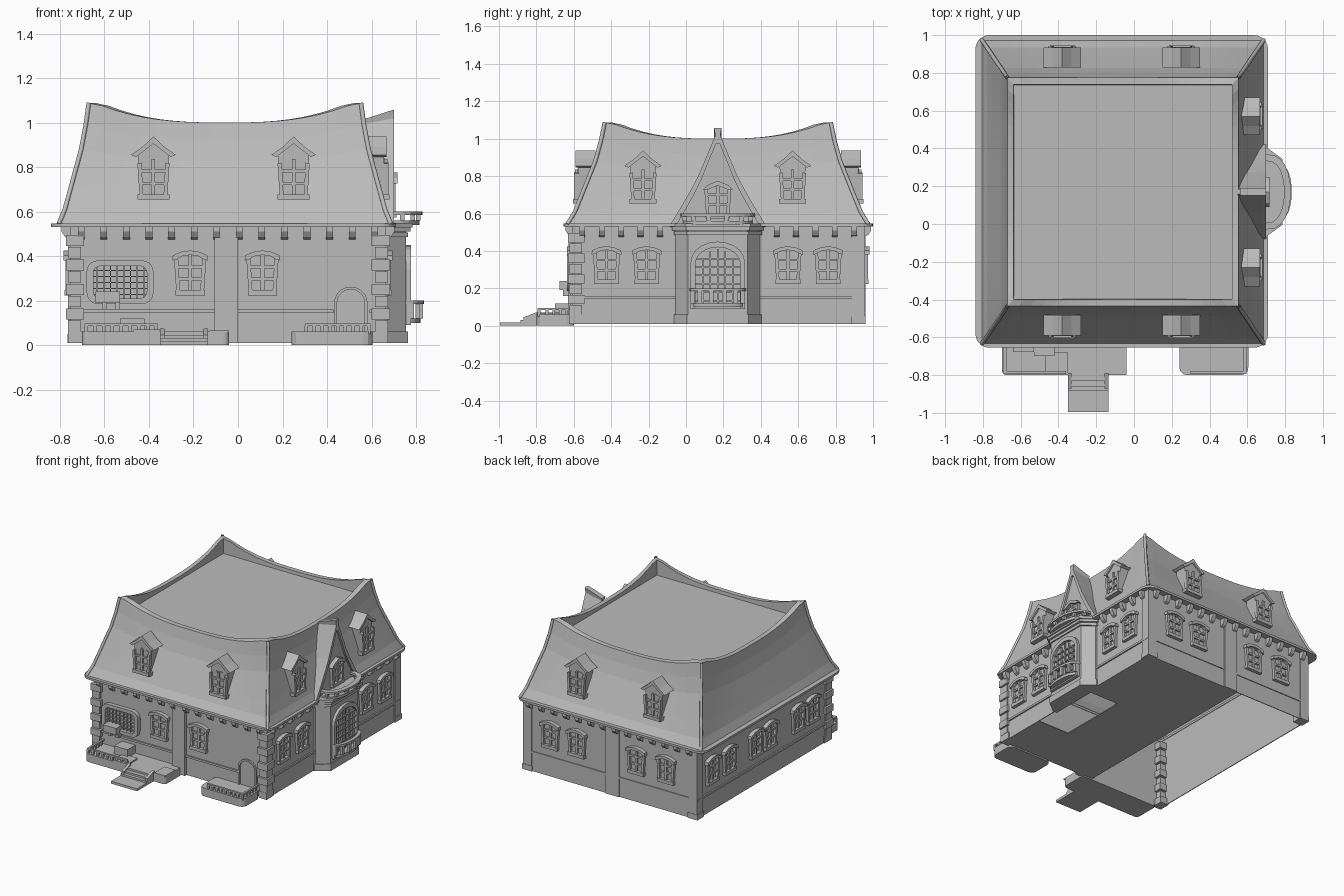
import bpy, bmesh, math
from mathutils import Vector

cube = bpy.data.objects.get("Cube")
if cube:
    bpy.data.objects.remove(cube, do_unlink=True)

stone = bpy.data.materials.new("stone_grey")
stone.use_nodes = True
stone.diffuse_color = (0.5, 0.5, 0.5, 1)
stone.node_tree.nodes["Principled BSDF"].inputs["Base Color"].default_value = (0.5, 0.5, 0.5, 1)

X0, X1, Y0, Y1, TOP = -0.755, 0.665, -0.607, 0.952, 0.54   # wall planes
BAY = 0.17                                                 # bay centre along y


class Part:
    """Collects solids in one mesh."""
    def __init__(self):
        self.bm = bmesh.new()

    def row(self, pts, a, axis):
        make = {"x": lambda p, q: (a, p, q), "y": lambda p, q: (p, a, q), "z": lambda p, q: (p, q, a)}[axis]
        return [self.bm.verts.new(make(*p)) for p in pts]

    def bridge(self, r, s):
        n = len(r)
        for i in range(n):
            j = (i + 1) % n
            self.bm.faces.new((r[i], r[j], s[j], s[i]))

    def loft(self, r, s):
        self.bridge(r, s)
        self.bm.faces.new(r)
        self.bm.faces.new(s)

    def prism(self, pts, a, b, axis="y"):
        self.loft(self.row(pts, a, axis), self.row(pts, b, axis))

    def ring(self, outer, inner, a, b, axis="y"):
        rows = [self.row(outer, a, axis), self.row(outer, b, axis), self.row(inner, b, axis), self.row(inner, a, axis)]
        for i in range(4):
            self.bridge(rows[i], rows[(i + 1) % 4])

    def box(self, x0, x1, y0, y1, z0, z1):
        self.prism([(x0, z0), (x1, z0), (x1, z1), (x0, z1)], y0, y1)

    def mesh(self, name):
        bmesh.ops.recalc_face_normals(self.bm, faces=self.bm.faces)
        me = bpy.data.meshes.new(name)
        self.bm.to_mesh(me)
        self.bm.free()
        me.materials.append(stone)
        return me

    def done(self, name):
        return place(self.mesh(name), name)


def place(me, name, loc=(0, 0, 0), side=0):
    ob = bpy.data.objects.new(name, me)
    bpy.context.scene.collection.objects.link(ob)
    ob.location = loc
    ob.rotation_euler.z = side * math.pi / 2
    return ob


def on_wall(side, u, z):
    """Point on a wall: 0 front, 1 left, 2 back, 3 right."""
    return [(u, Y0, z), (X1, u, z), (u, Y1, z), (X0, u, z)][side]


def rounded(x0, x1, z0, z1, r, n=5):
    pts = []
    for k, (cx, cz) in enumerate([(x1 - r, z1 - r), (x0 + r, z1 - r), (x0 + r, z0 + r), (x1 - r, z0 + r)]):
        for i in range(n + 1):
            a = math.pi / 2 * (k + i / n)
            pts.append((cx + r * math.cos(a), cz + r * math.sin(a)))
    return pts


def arch(hw, z0, spring, rise, n=10):
    return [(-hw, z0), (hw, z0)] + [(hw * math.cos(math.pi * i / n), spring + rise * math.sin(math.pi * i / n))
                                    for i in range(n + 1)]


def half_oval(rx, ry, x, n=12):
    return [(x + rx * math.sin(math.pi * i / n) ** 0.7, BAY - ry * math.cos(math.pi * i / n)) for i in range(n + 1)]


def mirror(pts):
    return pts + [(-x, z) for x, z in reversed(pts) if x > 0]


# Thin walls and floor slabs, open inside
p = Part()
T = 0.006
p.box(X0, X1, Y0, Y0 + T, 0.01, TOP)
p.box(X0, X1, Y1 - T, Y1, 0.01, TOP)
p.box(X0, X0 + T, Y0 + T, Y1 - T, 0.01, TOP)
p.box(X1 - T, X1, Y0 + T, Y1 - T, 0.01, TOP)
p.done("walls")
p = Part()
p.box(-0.13, 0.4, Y0 + T, Y1 - T, 0.01, 0.016)
p.box(0.4, X1 - T, 0.3, Y1 - T, 0.01, 0.016)
p.box(0.4, X1 - T, Y0 + T, -0.23, 0.01, 0.016)
p.done("floor")

# Wall bands, pilasters and corner piers
p = Part()
for x0, x1 in ((X0, 0.43), (0.59, X1)):
    p.box(x0, x1, Y0 - 0.01, Y0, 0.145, 0.16)
p.box(X0, X1, Y1, Y1 + 0.006, 0.145, 0.16)
for x0 in (X0 - 0.01, X1):
    p.box(x0, x0 + 0.01, Y0, Y1, 0.145, 0.16)
p.done("wall_band")
p = Part()
p.box(-0.105, 0, Y0 - 0.02, Y0, 0.01, TOP)
p.box(-0.12, -0.01, Y1, Y1 + 0.008, 0.01, TOP)
for x in (X0 - 0.008, X1 - 0.065):
    p.box(x, x + 0.073, Y1 - 0.065, Y1 + 0.006, 0.01, TOP)
    p.box(x - 0.003, x + 0.076, Y1 - 0.068, Y1 + 0.009, 0.01, 0.05)
p.done("pilasters")

# Alternating corner stones
p = Part()
for i in range(8):
    z, w, e = 0.06 + i * 0.055, (0.05, 0.064)[i % 2], (0.01, 0.018)[i % 2]
    p.box(X0 - e, X0 + w, Y0 - e - 0.006, Y0 + w, z, z + 0.05)
    p.box(X1 - w, X1 + e, Y0 - e - 0.006, Y0 + w, z, z + 0.05)
for x in (X0 - 0.008, X1 - 0.06):
    p.box(x, x + 0.068, Y0 - 0.018, Y0 + 0.065, 0.01, 0.06)
p.done("corner_stones")

# Brackets under the eaves
p = Part()
p.prism([(0, 0.055), (-0.038, 0.055), (-0.038, 0.035), (-0.022, 0.01), (0, 0)], -0.015, 0.015, "x")
bracket = p.mesh("bracket")
for side in range(4):
    lo, hi, n = ((X0, X1, 14), (Y0, Y1, 15))[side % 2]
    for i in range(n):
        u = lo + (hi - lo) * (i + 0.5) / n
        if side != 1 or abs(u - BAY) > 0.25:
            place(bracket, "bracket", on_wall(side, u, 0.475), side)


# Windows: panes, jambs, bars, sill and arched hood
def window_part():
    p = Part()
    p.prism(mirror([(0.058, 0), (0.066, 0.15), (0.035, 0.168), (0, 0.175)]), -0.002, 0.006)
    for s in (-1, 1):
        p.prism([(s * 0.045, 0), (s * 0.062, 0), (s * 0.072, 0.15), (s * 0.054, 0.155)], -0.02, 0.006)
    p.box(-0.008, 0.008, -0.015, 0, 0, 0.17)
    for z in (0.055, 0.11):
        p.box(-0.06, 0.06, -0.015, 0, z, z + 0.013)
    p.box(-0.066, 0.066, -0.025, 0.006, -0.012, 0.012)
    return p


p = window_part()
p.prism(mirror([(0.08, 0.145), (0.078, 0.168), (0.04, 0.184), (0, 0.19)])
        + [(-0.06, 0.15), (-0.035, 0.165), (0, 0.17), (0.035, 0.165), (0.06, 0.15)], -0.03, 0.006)
window = p.mesh("window")
for side, spots in enumerate([(-0.215, 0.11), (-0.425, -0.21, 0.545, 0.76),
                              (0.445, 0.225, -0.265, -0.51), (0.78, 0.58, 0.27, 0.1, -0.23, -0.4)]):
    for u in spots:
        place(window, "window", on_wall(side, u, 0.235), side)

# Dormers
p = window_part()
p.prism(mirror([(0.055, 0), (0.07, 0.19), (0, 0.25)]), 0, 0.09)
p.box(-0.072, 0.072, -0.02, 0.03, -0.012, 0.012)
p.prism(mirror([(0.1, 0.19), (0.05, 0.225), (0, 0.272)]) + [(-0.078, 0.18), (0, 0.24), (0.078, 0.18)], -0.012, 0.095)
dormer = p.mesh("dormer")
for u in (-0.38, 0.25):
    place(dormer, "front_dormer", (u, -0.578, 0.665), 0)
    place(dormer, "back_dormer", (u, 0.923, 0.665), 2)
for u in (-0.23, 0.57):
    place(dormer, "left_dormer", (0.656, u, 0.665), 1)

# Eaves and sagging mansard roof with sunken deck
p = Part()
p.ring(rounded(-0.84, 0.71, -0.655, 1.0, 0.075), rounded(X0 + 0.01, X1 - 0.01, Y0 + 0.01, Y1 - 0.01, 0.01),
       0.53, 0.546, "z")
p.done("eaves")
SEG = 20


def roof_ring(ix, iy, height):
    x0, x1, y0, y1 = -0.806 + ix, 0.688 - ix, -0.635 + iy, 0.975 - iy
    corners = [Vector(c) for c in ((x0, y0), (x1, y0), (x1, y1), (x0, y1))]
    return [(*corners[k].lerp(corners[(k + 1) % 4], i / SEG), height(abs(2 * i / SEG - 1)))
            for k in range(4) for i in range(SEG)]


def rim(s):
    return 1.0 + 0.087 * min(1, s / 0.95) ** 2.8


p = Part()
profile = [(0, 0), (0.2, 0.12), (0.4, 0.3), (0.75, 0.62), (0.9, 0.82), (1, 1)]
rings = [roof_ring(0.135 * t, 0.2 * t, lambda s, h=h: 0.542 + (rim(s) - 0.542) * h) for t, h in profile]
rings += [roof_ring(0.168, 0.236, rim), roof_ring(0.17, 0.238, lambda s: 0.975)]
rows = [[p.bm.verts.new(v) for v in r] for r in rings]
for a, b in zip(rows, rows[1:]):
    p.bridge(a, b)
p.bm.faces.new(rows[-1])
p.done("mansard_roof")

# Ribs along the roof hips
for k, name in enumerate(("front_right", "front_left", "back_left", "back_right")):
    cu = bpy.data.curves.new(name + "_hip_rib", "CURVE")
    cu.dimensions, cu.bevel_depth, cu.bevel_resolution = "3D", 0.011, 1
    sp = cu.splines.new("POLY")
    sp.points.add(len(profile) - 1)
    for pt, r in zip(sp.points, rings):
        pt.co = (*r[k * SEG], 1)
    cu.materials.append(stone)
    place(cu, name + "_hip_rib")


# Bay on the left side, with flared cornice
def bay_plan(g):
    return [(0.64, BAY - 0.225 - g), (X1 + 0.01, BAY - 0.225 - g), (0.755 + g, BAY - 0.16 - g / 2),
            (0.755 + g, BAY + 0.16 + g / 2), (X1 + 0.01, BAY + 0.225 + g), (0.64, BAY + 0.225 + g)]


p = Part()
p.prism(bay_plan(0), 0.01, TOP, "z")
p.prism(bay_plan(0.008), 0.01, 0.06, "z")
for g, z in ((0.01, 0.485), (0.02, 0.51), (0.03, 0.528)):
    p.prism(bay_plan(g), z, z + 0.02, "z")
p.done("bay")

# Arched bay window with lattice
p = Part()
p.ring(arch(0.145, 0.09, 0.34, 0.11), arch(0.12, 0.1, 0.33, 0.09), -0.022, 0.006)
for i in range(-2, 3):
    p.box(i * 0.04 - 0.004, i * 0.04 + 0.004, -0.012, 0, 0.1, 0.41 - 0.012 * i * i)
for i in range(6):
    p.box(-0.12, 0.12, -0.012, 0, 0.13 + i * 0.045, 0.138 + i * 0.045)
place(p.mesh("bay_window"), "bay_window", (0.755, BAY, 0), 1)


# Two bowed balconies with blocks carrying the rail
def balcony(name, x, rx, ry, z, h, wide):
    p = Part()
    p.prism(half_oval(rx - 0.015, ry - 0.015, x), z, z + 0.02, "z")
    p.ring(half_oval(rx, ry, x), half_oval(rx - wide, ry - wide, x), z + h - 0.015, z + h, "z")
    for px, py in half_oval(rx - wide / 2, ry - wide / 2, x)[1:-1:2]:
        p.box(px - 0.01, px + 0.01, py - 0.012, py + 0.012, z + 0.02, z + h - 0.015)
    p.done(name)


balcony("lower_balcony", 0.755, 0.08, 0.15, 0.1, 0.1, 0.025)
balcony("upper_balcony", 0.69, 0.14, 0.2, 0.54, 0.06, 0.035)

# Tall gable above the bay, its ridge cap and window
gable = mirror([(0.25, 0.548), (0.2, 0.63), (0.15, 0.715), (0.105, 0.8), (0.012, 1.02)])
cap = [(-0.01, 1.0), (0.01, 1.0), (0.02, 1.058), (-0.02, 1.058)]
p = Part()
for pts, x0, x1, drop in ((gable, 0.54, 0.685, 0.02), (cap, 0.56, 0.7, 0.045)):
    p.loft(p.row([(BAY + u, z) for u, z in pts], x1, "x"), p.row([(BAY + u, z - drop) for u, z in pts], x0, "x"))
trim = [(u * 0.86, 0.548 + (z - 0.548) * 0.9) for u, z in gable]
p.ring([(BAY + u, z) for u, z in gable], [(BAY + u, z) for u, z in trim], 0.68, 0.7, "x")
p.done("bay_gable")
p = window_part()
p.prism(mirror([(0.08, 0.14), (0.06, 0.165), (0, 0.19)]) + [(-0.06, 0.14), (0, 0.165), (0.06, 0.14)], -0.03, 0.006)
place(p.mesh("gable_window"), "gable_window", (0.687, BAY, 0.585), 1)

# Wide rounded shop window with lattice, ledge and planter
p = Part()
p.ring(rounded(-0.68, -0.38, 0.185, 0.38, 0.05), rounded(-0.65, -0.41, 0.21, 0.355, 0.03), -0.03, 0.006)
for i in range(8):
    p.box(-0.635 + i * 0.03, -0.631 + i * 0.03, -0.012, 0, 0.21, 0.355)
for i in range(5):
    p.box(-0.65, -0.41, -0.012, 0, 0.225 + i * 0.027, 0.229 + i * 0.027)
p.box(-0.64, -0.53, -0.07, 0, 0.19, 0.24)
for x in (-0.6, -0.54):
    p.box(x - 0.01, x + 0.01, -0.05, 0, 0.16, 0.19)
place(p.mesh("shop_window"), "shop_window", (0, Y0, 0))

# Arched door
p = Part()
p.ring(arch(0.075, 0.01, 0.19, 0.072), arch(0.062, 0.01, 0.19, 0.06), -0.012, 0.006)
place(p.mesh("arched_door"), "arched_door", (0.507, Y0, 0))

# Terraces with low railings
p = Part()
p.prism(rounded(-0.7, -0.04, -0.8, -0.6, 0.025, 3), 0, 0.06, "z")
p.prism(rounded(0.24, 0.605, -0.8, -0.6, 0.04, 3), 0, 0.06, "z")
p.box(-0.47, -0.35, -0.8, -0.68, 0.055, 0.07)
p.box(-0.13, -0.04, -0.8, -0.68, 0.055, 0.065)
p.box(-0.53, -0.42, -0.7, Y0, 0.055, 0.12)
p.done("terraces")
p = Part()
for x0, x1, xs in ((-0.69, -0.36, -0.69), (0.3, 0.595, 0.58)):
    p.box(x0, x1, -0.793, -0.778, 0.085, 0.096)
    p.box(xs, xs + 0.015, -0.79, Y0, 0.085, 0.096)
    for i in range(9):
        x = x0 + 0.007 + (x1 - x0 - 0.014) * i / 8
        p.box(x - 0.008, x + 0.008, -0.793, -0.778, 0.05, 0.088)
    for i in range(4):
        p.box(xs, xs + 0.015, -0.75 + i * 0.035, -0.735 + i * 0.035, 0.05, 0.088)
p.done("terrace_railings")

# Entrance steps
p = Part()
for i, y in enumerate((-0.995, -0.885, -0.86, -0.83)):
    p.box(-0.35, -0.135, y, -0.78, 0, 0.018 + i * 0.014)
for x in (-0.35, -0.155):
    p.prism([(-0.87, 0), (-0.79, 0), (-0.79, 0.075), (-0.87, 0.045)], x, x + 0.02, "x")
p.done("entrance_steps")
